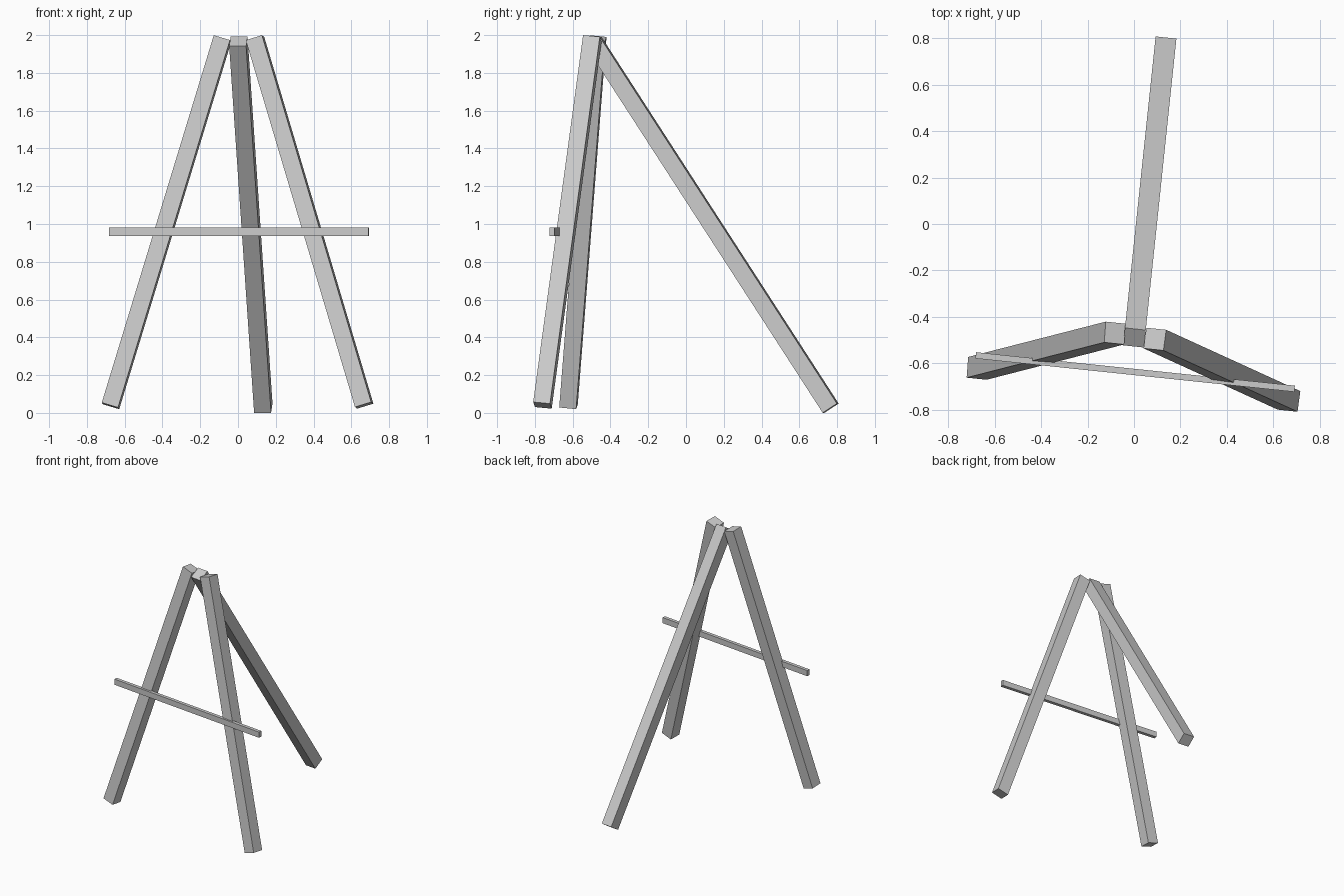
import bpy
from math import radians, sin, cos
from mathutils import Vector, Matrix

if "Cube" in bpy.data.objects:
    bpy.data.objects.remove(bpy.data.objects["Cube"])

# The whole stand is turned six degrees about z
YAW = radians(-6)
BACK = Vector((-sin(YAW), cos(YAW), 0))


def beam(name, start, end, width, depth):
    """Square-cut timber between two end centres, its depth facing the back."""
    start, end = Vector(start), Vector(end)
    axis = (end - start).normalized()
    back = (BACK - BACK.dot(axis) * axis).normalized()
    side = back.cross(axis)
    bpy.ops.mesh.primitive_cube_add(size=1)
    obj = bpy.context.object
    obj.name = name
    turn = Matrix((side, back, axis)).transposed().to_4x4()
    size = Matrix.Diagonal((width, depth, (end - start).length, 1))
    obj.data.transform(Matrix.Translation((start + end) / 2) @ turn @ size)
    return obj


# Three legs, from floor to top
LEG = 0.09
beam("front_leg_left", (-0.675, -0.622, 0.037), (-0.082, -0.470, 1.982), LEG, LEG)
beam("front_leg_right", (0.668, -0.760, 0.040), (0.090, -0.496, 1.982), LEG, LEG)
beam("back_leg", (0.134, 0.766, 0.025), (0.002, -0.490, 1.967), LEG, LEG)

# Ledge bar across the front legs
beam("ledge_bar", (-0.682, -0.566, 0.96), (0.692, -0.710, 0.96), 0.045, 0.027)
